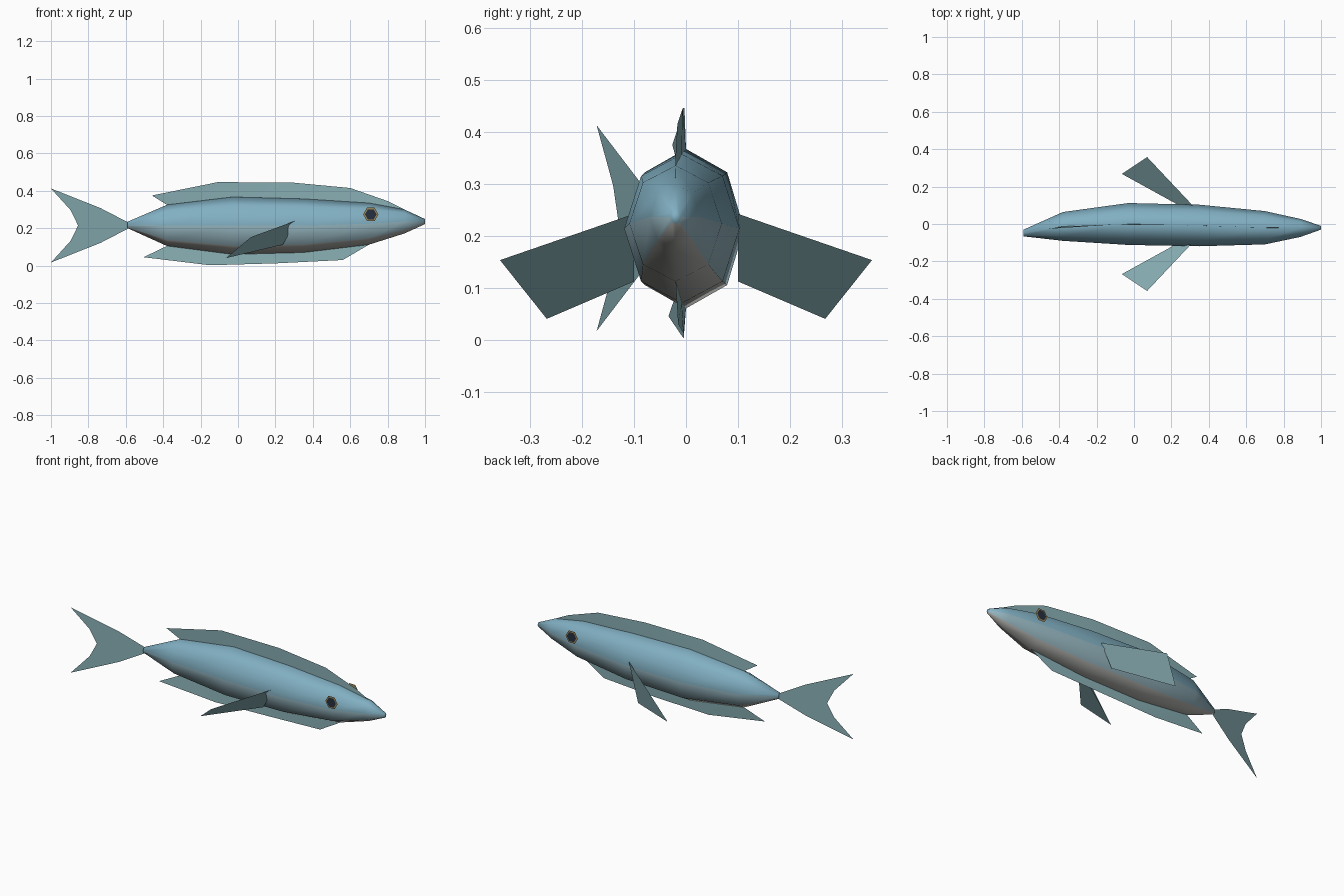
import bpy
from math import sin, cos, pi

if "Cube" in bpy.data.objects:
    bpy.data.objects.remove(bpy.data.objects["Cube"])


def material(name, color):
    m = bpy.data.materials.new(name)
    m.diffuse_color = (*color, 1)
    m.use_nodes = True
    m.node_tree.nodes["Principled BSDF"].inputs["Base Color"].default_value = m.diffuse_color
    return m


BLUE = material("back_blue", (0.22, 0.43, 0.54))
SIDE = material("side_blue", (0.30, 0.46, 0.52))
BELLY = material("belly_grey", (0.42, 0.42, 0.40))
FIN = material("fin_teal", (0.25, 0.43, 0.46))
GOLD = material("eye_gold", (0.33, 0.24, 0.10))
BLACK = material("eye_black", (0.02, 0.03, 0.05))

# x, centre y, half width, bottom z, top z of each body ring
STATIONS = [
    (-0.59, -0.048, 0.018, 0.200, 0.235),
    (-0.38, -0.013, 0.077, 0.105, 0.325),
    (-0.03, 0.000, 0.112, 0.060, 0.367),
    (0.35, -0.008, 0.111, 0.070, 0.357),
    (0.70, -0.020, 0.089, 0.112, 0.335),
    (0.89, -0.021, 0.048, 0.172, 0.300),
    (1.00, -0.020, 0.010, 0.222, 0.249),
]


def make(name, verts, faces, mats, smooth=False):
    me = bpy.data.meshes.new(name)
    me.from_pydata(verts, [], faces)
    for m in mats:
        me.materials.append(m)
    for p in me.polygons:
        p.use_smooth = smooth
    ob = bpy.data.objects.new(name, me)
    bpy.context.collection.objects.link(ob)
    return ob


def centre_y(x):
    """Sideways bend of the body at x."""
    for a, b in zip(STATIONS, STATIONS[1:]):
        if x <= b[0]:
            return a[1] + (b[1] - a[1]) * (x - a[0]) / (b[0] - a[0])
    return STATIONS[-1][1]


# Body: eight-sided rings skinned along the bent spine
N = 8
verts, faces = [], []
for x, cy, w, lo, hi in STATIONS:
    for k in range(N):
        a = pi / 2 + 2 * pi * k / N
        verts.append((x, cy + w * cos(a), (lo + hi) / 2 + (hi - lo) / 2 * sin(a)))
for i in range(len(STATIONS) - 1):
    for k in range(N):
        j = (k + 1) % N
        faces.append((i * N + k, i * N + j, (i + 1) * N + j, (i + 1) * N + k))
faces.append(tuple(range(N))[::-1])
faces.append(tuple(range(len(verts) - N, len(verts))))
body = make("body", verts, [f[::-1] for f in faces], [BLUE, SIDE, BELLY], True)
for p in body.data.polygons[:-2]:
    p.material_index = (0, 0, 1, 2, 2, 1, 0, 0)[p.index % N]


# Dorsal and anal fins: strips from the body ridge to a swept outer edge
def ridge_fin(name, zi, outer):
    base = [(s[0], s[1], s[zi]) for s in STATIONS[1:1 + len(outer)]]
    edge = [(x, centre_y(x), z) for x, z in outer]
    n = len(outer)
    make(name, base + edge,
         [(i, i + 1, n + i + 1, n + i) for i in range(n - 1)], [FIN], True)


ridge_fin("dorsal_fin", 4,
          [(-0.46, 0.375), (-0.11, 0.446), (0.28, 0.445), (0.60, 0.415), (0.80, 0.345)])
ridge_fin("anal_fin", 3,
          [(-0.505, 0.045), (-0.15, 0.002), (0.20, 0.012), (0.56, 0.03)])

# Tail fin: forked sheet swept to one side
MID = 0.2145
half = [(-0.59, 0.018), (-0.735, 0.093), (-1.0, 0.198), (-0.895, 0.082)]
pts = [(-0.59, MID), (-0.855, MID)]
pts += [(x, MID + d) for x, d in half] + [(x, MID - d) for x, d in half]
tail = [(x, -0.048 + (x + 0.59) * 0.124 / 0.41, z) for x, z in pts]
make("tail_fin", tail,
     [(0, 2, 3, 1), (3, 4, 5, 1), (0, 1, 7, 6), (7, 1, 9, 8)], [FIN], True)

# Pectoral fins and eyes, one on each side
for side, s in (("left", 1), ("right", -1)):
    fin = [(0.313, 0.10, 0.242), (0.07, 0.358, 0.153),
           (-0.065, 0.268, 0.04), (0.24, 0.10, 0.112)]
    make(side + "_pectoral_fin", [(x, s * y, z) for x, y, z in fin],
         [(0, 1, 2, 3)], [FIN])
    for part, r, off, mat in (("eye", 0.041, 0.0995, GOLD), ("pupil", 0.031, 0.102, BLACK)):
        ring = [(0.71 + r * cos(k * pi / 3), -0.021 + s * off, 0.274 + r * sin(k * pi / 3))
                for k in range(6)]
        order = tuple(range(6))
        make(f"{side}_{part}", ring, [order[::-1] if s > 0 else order], [mat])
